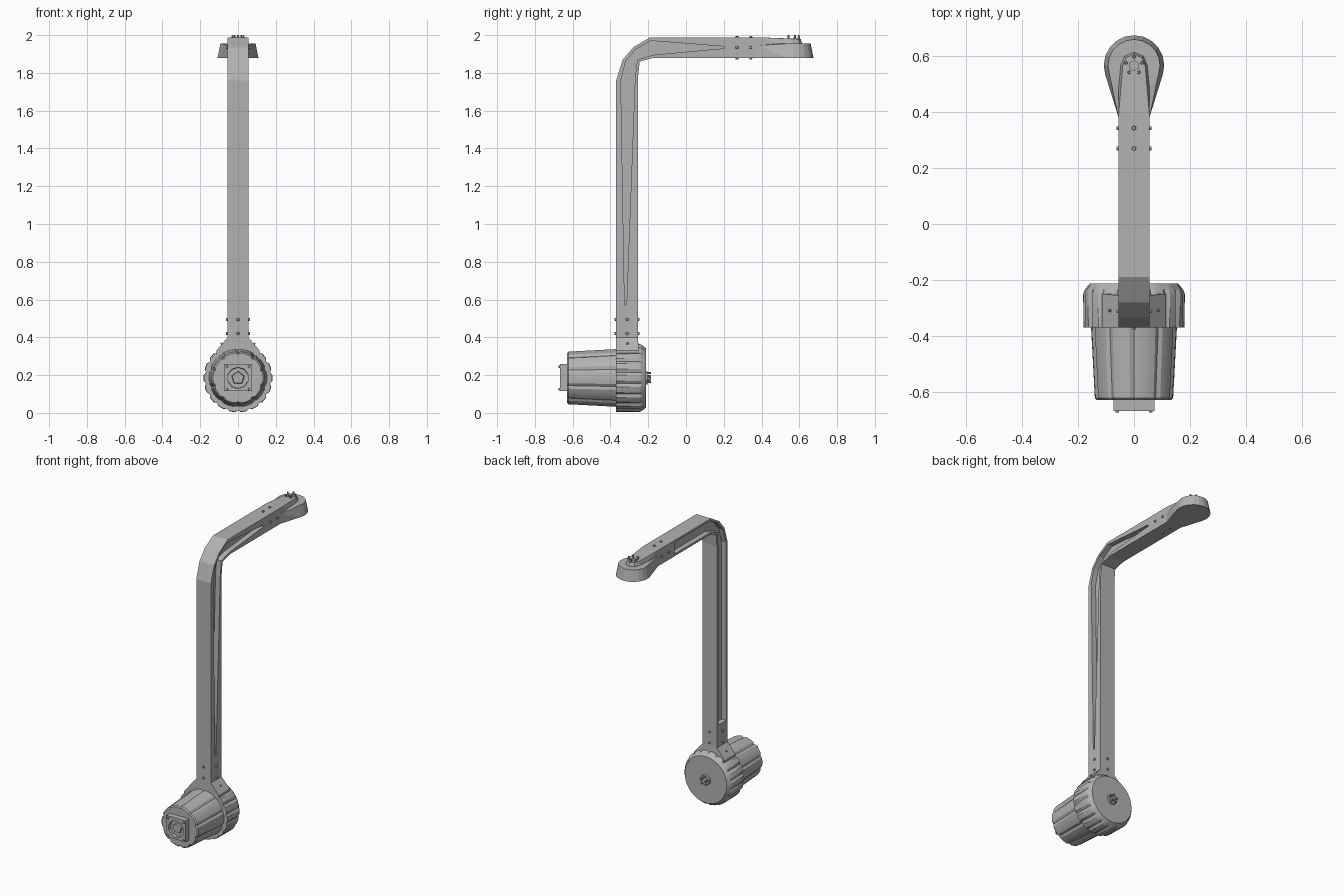
import bpy, bmesh, math
from mathutils import Vector, Matrix

if "Cube" in bpy.data.objects:
    bpy.data.objects.remove(bpy.data.objects["Cube"], do_unlink=True)

grey = bpy.data.materials.new("mid grey")
grey.use_nodes = True
grey.diffuse_color = (0.45, 0.45, 0.45, 1)
grey.node_tree.nodes["Principled BSDF"].inputs["Base Color"].default_value = (0.45, 0.45, 0.45, 1)

MOTOR_Z = 0.185
HEAD_Y = 0.567


def finish(name, bm, smooth=False):
    bmesh.ops.recalc_face_normals(bm, faces=bm.faces[:])
    mesh = bpy.data.meshes.new(name)
    bm.to_mesh(mesh)
    bm.free()
    mesh.materials.append(grey)
    obj = bpy.data.objects.new(name, mesh)
    bpy.context.collection.objects.link(obj)
    if smooth:
        bpy.ops.object.select_all(action='DESELECT')
        obj.select_set(True)
        bpy.context.view_layer.objects.active = obj
        bpy.ops.object.shade_smooth_by_angle(angle=math.radians(25))
    return obj


def loft(name, rings, smooth=False):
    """Closed skin through rings of equal point count."""
    bm = bmesh.new()
    rows = [[bm.verts.new(p) for p in ring] for ring in rings]
    n = len(rows[0])
    for a, b in zip(rows, rows[1:]):
        for i in range(n):
            bm.faces.new((a[i], a[(i + 1) % n], b[(i + 1) % n], b[i]))
    bm.faces.new(rows[0])
    bm.faces.new(rows[-1])
    return finish(name, bm, smooth)


def hull(name, points):
    bm = bmesh.new()
    for p in points:
        bm.verts.new(p)
    bmesh.ops.convex_hull(bm, input=bm.verts[:])
    bmesh.ops.dissolve_limit(bm, angle_limit=0.01, verts=bm.verts[:], edges=bm.edges[:])
    return finish(name, bm)


def slab(name, profile, x0, x1):
    """Side profile of (y, z) points extruded across x."""
    return loft(name, [[(x, y, z) for y, z in profile] for x in (x0, x1)])


def box_points(x, y0, y1, z0, z1):
    return [(sx * x, y, z) for sx in (-1, 1) for y in (y0, y1) for z in (z0, z1)]


def circle_y(y, r, n, notch=0, period=4):
    """Ring around the motor axis, with grooves between ribs."""
    pts = []
    for i in range(n):
        a = math.tau * i / n
        rr = r - (notch if i % period == 0 else 0)
        pts.append((rr * math.sin(a), y, MOTOR_Z + rr * math.cos(a)))
    return pts


def circle_z(z, r, n):
    return [(r * math.sin(math.tau * i / n), HEAD_Y + r * math.cos(math.tau * i / n), z)
            for i in range(n)]


def cut(obj, cutter):
    mod = obj.modifiers.new("cut", 'BOOLEAN')
    mod.operation = 'DIFFERENCE'
    mod.solver = 'EXACT'
    mod.object = cutter
    bpy.context.view_layer.objects.active = obj
    bpy.ops.object.modifier_apply(modifier=mod.name)
    bpy.data.objects.remove(cutter, do_unlink=True)


def bolts(name, spots, r=0.01, h=0.016, n=6):
    """Small bolt heads at (position, direction), half sunk in the surface."""
    bm = bmesh.new()
    for pos, direction in spots:
        turn = Vector(direction).to_track_quat('Z', 'Y').to_matrix().to_4x4()
        bmesh.ops.create_cone(bm, cap_ends=True, segments=n, radius1=r, radius2=r * 0.7,
                              depth=h, matrix=Matrix.Translation(pos) @ turn)
    return finish(name, bm)


# Bent arm with a channel on each side
outer = [(-0.37, 0.36), (-0.37, 1.76), (-0.335, 1.87), (-0.28, 1.935), (-0.19, 1.988), (0.385, 1.988)]
inner = [(0.385, 1.88), (-0.17, 1.88), (-0.245, 1.86), (-0.255, 1.77), (-0.255, 0.36)]
arm = slab("bent_arm", outer + inner, -0.055, 0.055)
channel_outer = [(-0.355, 0.55), (-0.353, 1.76), (-0.322, 1.86), (-0.27, 1.922), (-0.185, 1.974), (0.2, 1.974)]
channel_inner = [(0.2, 1.895), (-0.175, 1.895), (-0.258, 1.87), (-0.27, 1.77), (-0.27, 0.55)]
cut(arm, slab("channel_cutter", channel_outer + channel_inner, -0.1, -0.02))
# The left channel narrows toward both ends
taper_outer = [(-0.325, 0.57), (-0.345, 1.76), (-0.32, 1.86), (-0.27, 1.922), (-0.185, 1.97), (0.2, 1.94)]
taper_inner = [(0.2, 1.93), (-0.175, 1.895), (-0.258, 1.87), (-0.27, 1.77), (-0.315, 0.57)]
cut(arm, slab("channel_cutter", taper_outer + taper_inner, 0.02, 0.1))

# Flared collar joining the arm to the ribbed housing
hull("arm_collar", box_points(0.055, -0.37, -0.255, 0.37, 0.4)
     + box_points(0.115, -0.37, -0.25, 0.25, 0.33))

# Ribbed motor housing
loft("motor_housing", [circle_y(-0.37, 0.18, 72, 0.008), circle_y(-0.25, 0.182, 72, 0.01),
                       circle_y(-0.235, 0.176, 72, 0.006), circle_y(-0.213, 0.158, 72)], True)

# Tapered motor body with shallow grooves
loft("motor_body", [circle_y(-0.63, 0.132, 60, 0.008, 6), circle_y(-0.622, 0.14, 60, 0.008, 6),
                    circle_y(-0.36, 0.154, 60, 0.006, 6)], True)

# Square end cap with a round recess and a centre stud
cap = hull("end_cap", box_points(0.073, -0.668, -0.62, MOTOR_Z - 0.07, MOTOR_Z + 0.075))
cut(cap, loft("recess_cutter", [circle_y(-0.7, 0.06, 10), circle_y(-0.648, 0.055, 10)]))
loft("centre_stud", [circle_y(-0.658, 0.032, 5), circle_y(-0.64, 0.04, 5)])
bolts("end_cap_bolts", [((sx * 0.06, -0.668, MOTOR_Z + sz * 0.06), (0, -1, 0))
                        for sx in (-1, 1) for sz in (-1, 1)], 0.009, 0.014)

# Output shaft on the back with a crown of pins
loft("output_shaft", [circle_y(-0.22, 0.038, 10), circle_y(-0.203, 0.034, 10)])
loft("shaft_tip", [circle_y(-0.205, 0.016, 6), circle_y(-0.185, 0.014, 6)])
bolts("shaft_pins", [((x, -0.197, z), (0, 1, 0)) for x, _, z in circle_y(0, 0.026, 5)], 0.007, 0.024)

# Bolts on all four faces at both ends of the arm
spots = []
for z in (0.42, 0.495):
    spots += [((0, -0.37, z), (0, -1, 0)), ((0, -0.255, z), (0, 1, 0))]
    spots += [((s * 0.055, -0.312, z), (s, 0, 0)) for s in (-1, 1)]
for y in (0.27, 0.343):
    spots += [((0, y, 1.988), (0, 0, 1)), ((0, y, 1.88), (0, 0, -1))]
    spots += [((s * 0.055, y, 1.935), (s, 0, 0)) for s in (-1, 1)]
bolts("arm_bolts", spots)
bolts("collar_bolts", [((s * 0.085, -0.31, 0.365), (s, 0, 1)) for s in (-1, 1)], 0.007)

# Flared head: wide foot below, narrow neck above
hull("head_foot", box_points(0.055, 0.38, 0.39, 1.88, 1.945)
     + circle_z(1.88, 0.108, 20) + circle_z(1.895, 0.105, 20) + circle_z(1.955, 0.093, 20))
neck = hull("head_neck", box_points(0.055, 0.38, 0.39, 1.9, 1.988)
            + circle_z(1.93, 0.055, 8) + circle_z(1.98, 0.04, 8))
cut(neck, loft("hole_cutter", [circle_z(1.96, 0.018, 6), circle_z(2.02, 0.018, 6)]))
bolts("head_pins", [((x, y, 1.985), (0, 0, 1)) for x, y, _ in circle_z(0, 0.03, 5)], 0.007, 0.03)
